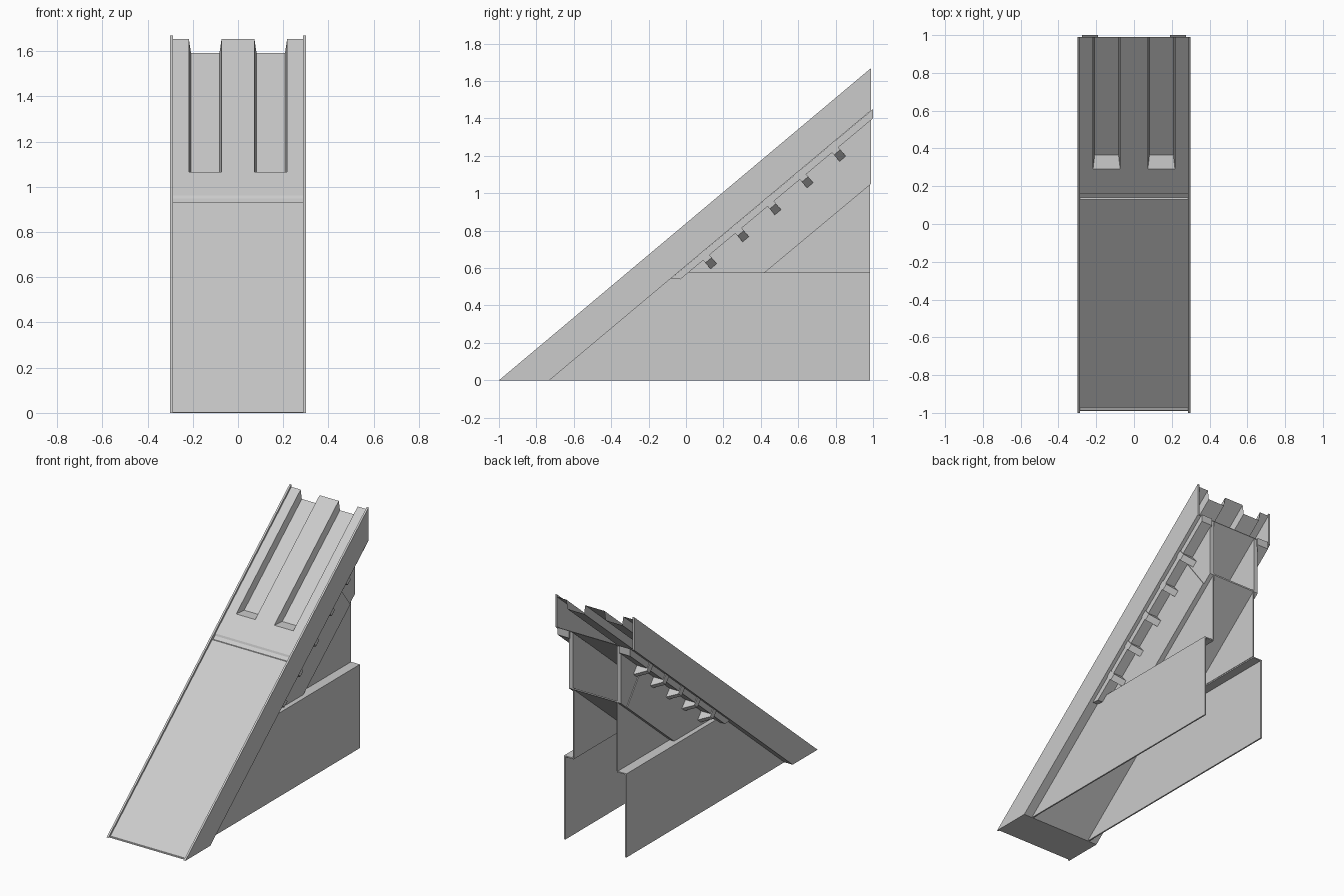
import bpy, bmesh
from mathutils import Vector

cube = bpy.data.objects.get("Cube")
if cube:
    bpy.data.objects.remove(cube, do_unlink=True)

grey = bpy.data.materials.new("light_grey")
grey.use_nodes = True
grey.diffuse_color = (0.6, 0.6, 0.6, 1)
bsdf = grey.node_tree.nodes["Principled BSDF"]
bsdf.inputs["Base Color"].default_value = grey.diffuse_color
bsdf.inputs["Roughness"].default_value = 0.8

SLOPE = 0.839          # rise of the ramp
BACK = 0.99            # rear end of the ramp


def line(y, start):
    """Height of a ramp-parallel line that meets the ground at y = start."""
    return SLOPE * (y - start)


def finish(name, bm, fix_normals=True):
    bmesh.ops.remove_doubles(bm, verts=bm.verts, dist=0.0001)
    if fix_normals:
        bmesh.ops.recalc_face_normals(bm, faces=bm.faces)
    mesh = bpy.data.meshes.new(name)
    bm.to_mesh(mesh)
    bm.free()
    mesh.materials.append(grey)
    obj = bpy.data.objects.new(name, mesh)
    bpy.context.collection.objects.link(obj)
    return obj


def prism(name, profile, x0, x1):
    """Extrude a (y, z) profile from x0 to x1."""
    bm = bmesh.new()
    face = bm.faces.new([bm.verts.new((x0, y, z)) for y, z in profile])
    ext = bmesh.ops.extrude_face_region(bm, geom=[face])
    verts = [v for v in ext["geom"] if isinstance(v, bmesh.types.BMVert)]
    bmesh.ops.translate(bm, verts=verts, vec=(x1 - x0, 0, 0))
    return finish(name, bm)


def pair(name, profile, x0, x1):
    prism("left_" + name, profile, x0, x1)
    prism("right_" + name, profile, -x1, -x0)


def sheet(name, quads):
    bm = bmesh.new()
    for quad in quads:
        face = bm.faces.new([bm.verts.new(p) for p in quad])
        face.normal_update()
        if face.normal.z < 0:
            face.normal_flip()
    return finish(name, bm, False)


# Side skirts with a thin raised lip
pair("skirt", [(-1, 0), (-0.73, 0), (BACK, line(BACK, -0.73)), (BACK, line(BACK, -1))],
     0.287, 0.3)

# Underside of the ramp
prism("ramp_underside", [(-0.99, 0), (-0.73, 0), (BACK, line(BACK, -0.73)),
                         (BACK, line(BACK, -0.735)), (-0.73, 0.004), (-0.985, 0.004)],
      -0.288, 0.288)


# Deck surface with a cross groove
def deck(x, y, depth=0.0):
    return Vector((x, y, line(y, -0.98) - depth))


quads = []
W = 0.288
steps = [(-0.98, 0), (0.13, 0), (0.14, 0.009), (0.16, 0.009), (0.165, 0),
         (0.195, 0), (0.29, 0)]
for (ya, da), (yb, db) in zip(steps, steps[1:]):
    quads.append([deck(-W, ya, da), deck(W, ya, da), deck(W, yb, db), deck(-W, yb, db)])

# Upper deck with two long troughs
INNER, OUTER, FLARE = 0.073, 0.217, 0.009
DEPTH, START, FLOOR = 0.062, 0.29, 0.364
for xa, xb in [(-W, -OUTER), (-INNER, INNER), (OUTER, W)]:
    quads.append([deck(xa, START), deck(xb, START), deck(xb, BACK), deck(xa, BACK)])
for side in (-1, 1):
    a, b = side * INNER, side * OUTER
    fa, fb = side * (INNER + FLARE), side * (OUTER - FLARE)
    quads.append([deck(fa, FLOOR, DEPTH), deck(fb, FLOOR, DEPTH),
                  deck(fb, BACK, DEPTH), deck(fa, BACK, DEPTH)])
    quads.append([deck(a, START), deck(b, START),
                  deck(fb, FLOOR, DEPTH), deck(fa, FLOOR, DEPTH)])
    for top, low in ((a, fa), (b, fb)):
        quads.append([deck(top, START), deck(top, BACK),
                      deck(low, BACK, DEPTH), deck(low, FLOOR, DEPTH)])
sheet("deck", quads)

# Lower support walls and the ledges on top of them
LEDGE = 0.575
pair("lower_wall", [(-0.73, 0), (0.985, 0), (0.985, LEDGE), (-0.045, LEDGE)], 0.227, 0.237)
pair("ledge", [(-0.04, LEDGE - 0.008), (0.985, LEDGE - 0.008), (0.985, LEDGE), (-0.04, LEDGE)],
     0.165, 0.23)

# Upper walls, recessed below the hopper
pair("recessed_wall", [(0.42, LEDGE), (0.985, LEDGE), (0.985, 1.05)], 0.162, 0.17)

# Hopper sides in two planes, and the hopper floor between them
pair("hopper_side", [(-0.04, LEDGE), (0.42, LEDGE), (0.93, 1.0), (0.75, 1.24)], 0.167, 0.204)
pair("hopper_rear_side", [(0.75, 1.24), (0.93, 1.0), (BACK, 1.05), (BACK, 1.44)], 0.167, 0.198)
prism("hopper_floor", [(0.42, LEDGE), (BACK, 1.05), (BACK, 1.06), (0.41, LEDGE)], -0.17, 0.17)

# Rails under the skirts
pair("rail", [(-0.08, 0.545), (-0.03, 0.54), (1, 1.4), (1, 1.45)], 0.19, 0.275)

# Tapered brackets under each rail
ALONG = Vector((0, 0.766, 0.643))
DOWN = Vector((0, 0.643, -0.766))
for i in range(5):
    y = 0.085 + i * 0.172
    origin = Vector((0, y, line(y, -0.73)))
    for side, label in ((1, "left"), (-1, "right")):
        bm = bmesh.new()
        section = [(0.19, 0), (0.28, 0), (0.28, 0.055), (0.19, 0.105)]
        ends = []
        for shift in (-0.022, 0.022):
            ends.append([bm.verts.new(origin + ALONG * shift + DOWN * d
                                      + Vector((side * x, 0, 0))) for x, d in section])
        bm.faces.new(ends[0])
        bm.faces.new(ends[1])
        for k in range(4):
            n = (k + 1) % 4
            bm.faces.new([ends[0][k], ends[0][n], ends[1][n], ends[1][k]])
        finish(f"{label}_bracket_{i + 1}", bm)
